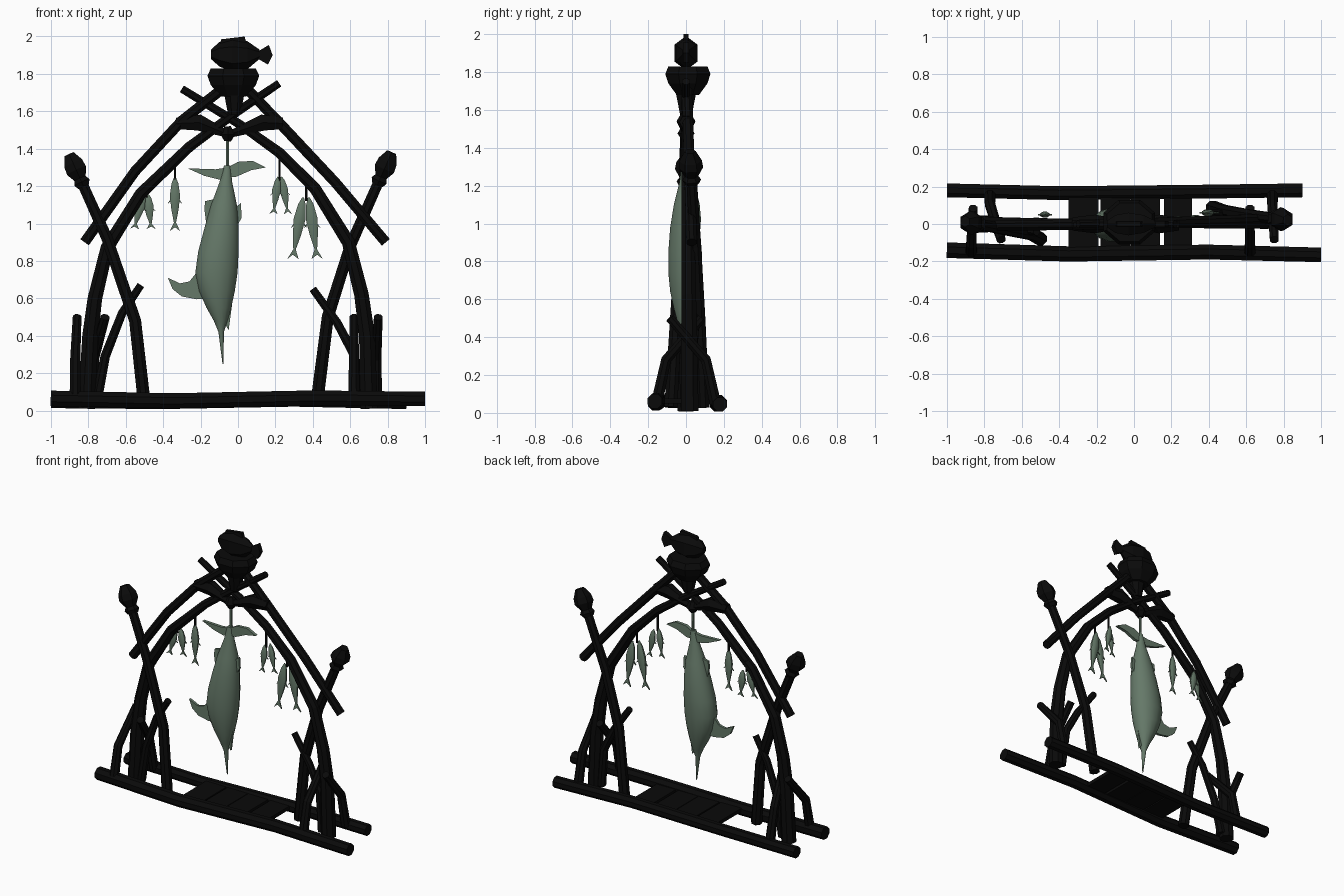
import bpy, bmesh, math
from mathutils import Vector

if "Cube" in bpy.data.objects:
    bpy.data.objects.remove(bpy.data.objects["Cube"])


def make_material(name, rgb):
    m = bpy.data.materials.new(name)
    m.use_nodes = True
    m.diffuse_color = (*rgb, 1)
    m.node_tree.nodes["Principled BSDF"].inputs["Base Color"].default_value = (*rgb, 1)
    return m


WOOD = make_material("charred wood", (0.003, 0.003, 0.003))
SKIN = make_material("grey green skin", (0.13, 0.19, 0.14))


def finish(name, bm, mat, smooth=False):
    bmesh.ops.recalc_face_normals(bm, faces=bm.faces)
    me = bpy.data.meshes.new(name)
    bm.to_mesh(me)
    bm.free()
    me.materials.append(mat)
    ob = bpy.data.objects.new(name, me)
    bpy.context.collection.objects.link(ob)
    if smooth:
        bpy.ops.object.select_all(action="DESELECT")
        ob.select_set(True)
        bpy.context.view_layer.objects.active = ob
        bpy.ops.object.shade_smooth_by_angle(angle=math.radians(50))
    return ob


def loft(name, rings, mat, sides=8, smooth=False):
    """Skin capped rings, each given as (centre, half axis u, half axis v)."""
    bm = bmesh.new()
    loops = []
    for c, u, v in rings:
        angles = [2 * math.pi * (i + 0.5) / sides for i in range(sides)]
        loops.append([bm.verts.new(c + u * math.cos(a) + v * math.sin(a)) for a in angles])
    for a, b in zip(loops, loops[1:]):
        for i in range(sides):
            j = (i + 1) % sides
            bm.faces.new((a[i], a[j], b[j], b[i]))
    bm.faces.new(loops[0])
    bm.faces.new(loops[-1])
    return finish(name, bm, mat, smooth)


def tube(name, pts, radii, mat=WOOD, sides=8, flat=1.0, smooth=False):
    """Bent pole; radii is one (start, end) taper or one radius per point."""
    pts = [Vector(p) for p in pts]
    n = len(pts)
    if len(radii) != n:
        radii = [radii[0] + (radii[1] - radii[0]) * i / (n - 1) for i in range(n)]
    span = pts[-1] - pts[0]
    ref = Vector((1, 0, 0)) if abs(span.y) > abs(span.x) else Vector((0, 1, 0))
    rings = []
    for i, p in enumerate(pts):
        t = (pts[min(i + 1, n - 1)] - pts[max(i - 1, 0)]).normalized()
        u = t.cross(ref).normalized()
        rings.append((p, u * radii[i], u.cross(t) * radii[i] * flat))
    return loft(name, rings, mat, sides, smooth)


def plate(name, outline, y, thick, mat):
    """Outline in x and z, extruded along y."""
    bm = bmesh.new()
    f = bm.faces.new([bm.verts.new((x, y - thick / 2, z)) for x, z in outline])
    new = bmesh.ops.extrude_face_region(bm, geom=[f])["geom"]
    bmesh.ops.translate(bm, vec=(0, thick, 0), verts=[g for g in new if isinstance(g, bmesh.types.BMVert)])
    return finish(name, bm, mat)


def bent(y0, y1, pts):
    """Spread a path in x and z evenly between two depths."""
    n = len(pts) - 1
    return [(x, y0 + (y1 - y0) * i / n, z) for i, (x, z) in enumerate(pts)]


# base logs and the planks between them
tube("front_log", [(-1, -.14, .065), (-.35, -.16, .052), (.4, -.15, .068), (1, -.165, .062)], (.045, .042))
tube("back_log", [(-1, .18, .05), (-.4, .165, .045), (.3, .172, .058), (.9, .18, .045)], (.04, .04))
for i, (x0, x1) in enumerate([(-.35, -.19), (-.18, -.02), (-.015, .14), (.16, .31)]):
    plate(f"plank_{i + 1}", [(x0, .05), (x1, .05), (x1, .075), (x0, .075)], .01, .32, WOOD)

# curved arch poles that cross at the top
tube("arch_pole_right", bent(0, 0, [(-.81, .01), (-.79, .4), (-.765, .6), (-.70, .87), (-.52, 1.16),
     (-.26, 1.41), (-.03, 1.58), (.22, 1.75)]), (.05, .022))
tube("arch_pole_left", bent(.02, .0, [(.70, .01), (.69, .4), (.66, .62), (.59, .9), (.41, 1.19),
     (.22, 1.38), (.01, 1.53), (-.30, 1.72)]), (.05, .022))

# outer rafters carrying the bowl
tube("rafter_right", bent(-.01, 0, [(-.82, .9), (-.55, 1.28), (-.3, 1.55), (-.02, 1.77)]), (.03, .03))
tube("rafter_left", bent(.03, 0, [(.79, .9), (.52, 1.22), (.22, 1.54), (0, 1.77)]), (.03, .03))


# crossed side poles, each with a collar and a knob
def side_pole(side, path, y0, y1):
    pts = [Vector(p) for p in bent(y0, y1, path)]
    tube(f"side_pole_{side}", pts, (.037, .03))
    d = (pts[-1] - pts[-2]).normalized()
    collar = [pts[-1] + d * s for s in (-.025, 0, .025)]
    tube(f"collar_{side}", collar, [.035, .05, .035], sides=6)
    knob = [pts[-1] + d * s for s in (.02, .07, .11, .165)]
    tube(f"knob_{side}", knob, [.035, .064, .06, .03], sides=6)


side_pole("right", [(-.50, .03), (-.55, .48), (-.70, .92), (-.835, 1.22)], -.08, 0)
side_pole("left", [(.42, .03), (.48, .5), (.6, .88), (.755, 1.23)], .09, .03)

# forked branches and bent braces near the feet
tube("branch_right", bent(0, -.04, [(-.76, .03), (-.71, .29), (-.62, .52), (-.52, .67)]), (.03, .022))
tube("branch_left", bent(.02, .06, [(.65, .03), (.62, .3), (.53, .47), (.40, .65)]), (.03, .022))
for i, (x0, x1, s) in enumerate([(-.87, -.86, -1), (-.77, -.71, 1), (.62, .62, -1), (.74, .75, 1)]):
    path = [(x0, s * .155, .05), (x0, s * .105, .28), (x1, -s * .085, .5)]
    tube(f"brace_{i + 1}", path, (.033, .025))

# tie bars, knot and bowl at the crown
for side, x in (("right", -.33), ("left", .24)):
    tube(f"tie_bar_{side}", bent(0, 0, [(x, 1.535), (x * .6 - .01, 1.54), (-.05, 1.475)]),
         [.035, .05, .02], sides=6)
tube("crown_knot", [(-.055, 0, 1.44), (-.054, 0, 1.475), (-.055, 0, 1.52)], [.02, .045, .02], sides=6)
tube("bowl_neck", [(-.02, 0, 1.58), (-.02, 0, 1.7)], (.035, .06))
X, Y = Vector((1, 0, 0)), Vector((0, 1, 0))
Z = Vector((0, 0, 1))
loft("bowl", [(Vector((-.025, .01, z)), X * r, Y * r * .86)
              for z, r in ((1.68, .075), (1.74, .13), (1.79, .15), (1.83, .13))], WOOD)

# carved fish resting on the bowl
loft("carved_fish", [(Vector((x, 0, z)), Y * w, Z * h) for x, z, w, h in
     ((-.145, 1.905, .02, .025), (-.10, 1.905, .055, .065), (-.03, 1.9, .07, .09),
      (.05, 1.9, .055, .075), (.115, 1.905, .02, .025))], WOOD, 6)
plate("carved_fish_dorsal_fin", [(-.10, 1.95), (-.09, 1.985), (.035, 2.0), (.05, 1.95)], 0, .025, WOOD)
plate("carved_fish_tail", [(.09, 1.91), (.165, 1.955), (.185, 1.9), (.16, 1.85), (.09, 1.89)], 0, .03, WOOD)

# large hanging fish: rows of height, left edge, right edge, half depth
body = [(1.31, -.075, -.04, .018), (1.22, -.10, -.03, .03), (1.10, -.145, -.005, .06),
        (.98, -.18, .005, .08), (.85, -.215, .005, .09), (.74, -.23, 0, .09),
        (.64, -.21, -.015, .08), (.55, -.17, -.035, .06), (.48, -.13, -.055, .04),
        (.42, -.105, -.075, .018), (.25, -.083, -.078, .003)]
loft("great_fish_body", [(Vector(((a + b) / 2, -.005, z)), X * (b - a) / 2, Y * d)
                         for z, a, b, d in body], SKIN, 16, True)
plate("great_fish_fluke", [(-.27, 1.295), (-.18, 1.255), (-.10, 1.235), (-.055, 1.25), (-.01, 1.25),
      (.07, 1.285), (.15, 1.30), (.08, 1.335), (0, 1.33), (-.055, 1.30), (-.12, 1.29)], -.005, .022, SKIN)
plate("great_fish_dorsal_fin", [(-.18, .79), (-.26, .69), (-.31, .68), (-.375, .71), (-.35, .65),
      (-.30, .61), (-.22, .595), (-.16, .60)], -.005, .018, SKIN)
for name, fin in (("back_finlet", [(-.13, 1.13), (-.175, 1.12), (-.18, 1.08), (-.17, 1.0), (-.12, 1.0)]),
                  ("belly_finlet", [(-.03, 1.07), (.015, 1.11), (.02, 1.03), (-.01, .98)]),
                  ("flipper", [(-.10, .56), (-.03, .58), (-.05, .43), (-.08, .48)])):
    plate(f"great_fish_{name}", fin, -.005, .016, SKIN)
tube("great_fish_rope", [(-.055, 0, 1.47), (-.056, 0, 1.29)], (.009, .009), SKIN, 6)


# small fish strung along the arch
def small_fish(name, x, y, z, dx, length, w):
    at = lambda t: Vector((x + dx * t, y, z - length * t))
    steps = (0, .12, .35, .6, .85)
    tube(name, [at(t) for t in steps], [w * k for k in (.15, .65, 1, .7, .2)], SKIN, 8, .6, True)
    a, b = at(.8), at(1)
    plate(name + "_tail", [(a.x, a.z), (b.x + w * .9, b.z), (b.x, b.z + length * .07),
                           (b.x - w * .9, b.z)], y, .008, SKIN)
    m = at(.4)
    plate(name + "_fins", [(m.x - w * 1.35, m.z - length * .1), (m.x, m.z + length * .1),
                           (m.x + w * 1.35, m.z - length * .1), (m.x, m.z)], y, .008, SKIN)


# each string: x, y, top of rope, top of fish, length, half width, sideways leans
strings = [(-.49, .02, 1.22, 1.16, .19, .028, (-.05, .02)),
           (-.337, 0, 1.35, 1.25, .29, .03, (0,)),
           (.222, 0, 1.38, 1.25, .2, .025, (-.025, .035)),
           (.365, .03, 1.25, 1.14, .33, .034, (-.055, .045))]
for i, (x, y, rope_top, z, length, w, leans) in enumerate(strings):
    tube(f"string_{i + 1}", [(x, y, rope_top), (x, y, z - .02)], (.007, .007), WOOD, 6)
    for j, dx in enumerate(leans):
        small_fish(f"small_fish_{i + 1}_{j + 1}", x + dx * .3, y + .03 * j, z, dx, length, w)
